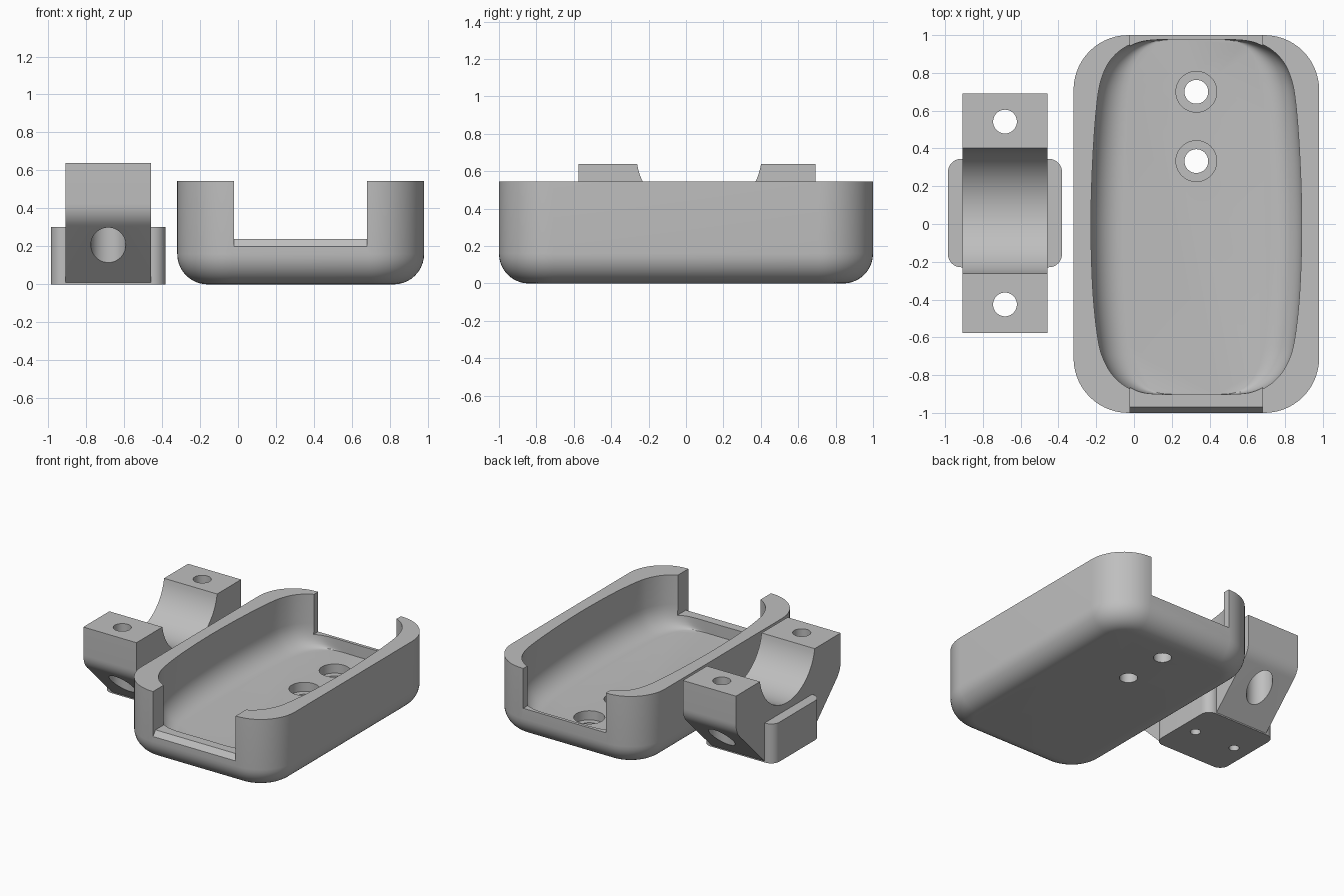
import bpy, bmesh, math

if "Cube" in bpy.data.objects:
    bpy.data.objects.remove(bpy.data.objects["Cube"])

grey = bpy.data.materials.new("plain_grey")
grey.diffuse_color = (0.52, 0.52, 0.52, 1)
grey.use_nodes = True
grey.node_tree.nodes["Principled BSDF"].inputs["Base Color"].default_value = grey.diffuse_color


def loft(name, rings):
    """Closed solid through a list of equal-length rings."""
    bm = bmesh.new()
    vs = [[bm.verts.new(p) for p in r] for r in rings]
    n = len(vs[0])
    for a, b in zip(vs, vs[1:]):
        for i in range(n):
            j = (i + 1) % n
            bm.faces.new((a[i], a[j], b[j], b[i]))
    bm.faces.new(vs[0])
    bm.faces.new(vs[-1])
    bmesh.ops.recalc_face_normals(bm, faces=bm.faces)
    me = bpy.data.meshes.new(name)
    bm.to_mesh(me)
    bm.free()
    me.materials.append(grey)
    ob = bpy.data.objects.new(name, me)
    bpy.context.collection.objects.link(ob)
    return ob


def prism_x(name, profile, x0, x1):
    return loft(name, [[(x, y, z) for y, z in profile] for x in (x0, x1)])


def cylinder(name, x, y, z0, z1, r, n=48):
    c = [(x + r * math.cos(2 * math.pi * i / n), y + r * math.sin(2 * math.pi * i / n)) for i in range(n)]
    return loft(name, [[(a, b, z) for a, b in c] for z in (z0, z1)])


def rounded_rect(cx, cy, hx, hy, r, z, seg=14):
    pts = []
    for k, (sx, sy) in enumerate(((1, 1), (-1, 1), (-1, -1), (1, -1))):
        for i in range(seg + 1):
            a = math.pi / 2 * (k + i / seg)
            pts.append((cx + sx * (hx - r) + r * math.cos(a), cy + sy * (hy - r) + r * math.sin(a), z))
    return pts


def boolean(ob, tool, op='DIFFERENCE'):
    m = ob.modifiers.new(op.lower(), 'BOOLEAN')
    m.operation, m.solver, m.object = op, 'EXACT', tool
    bpy.context.view_layer.objects.active = ob
    bpy.ops.object.modifier_apply(modifier=m.name)
    bpy.data.objects.remove(tool)


def smooth(ob):
    bpy.ops.object.select_all(action='DESELECT')
    ob.select_set(True)
    bpy.context.view_layer.objects.active = ob
    bpy.ops.object.shade_smooth_by_angle(angle=math.radians(30))


# Tray shell with rounded corners and a rounded lower edge
CX = 0.33
R = 0.16
rings = []
for i in range(11):
    a = math.pi / 2 * i / 10
    d = R * (1 - math.sin(a))
    rings.append(rounded_rect(CX, 0, 0.65 - d, 1 - d, 0.29 - d, R * (1 - math.cos(a))))
rings.append(rounded_rect(CX, 0, 0.65, 1, 0.29, 0.545))
tray = loft("tray", rings)

# Barrel-shaped cavity: half outline (distance from centre line, y)
ctrl = [(0.0, 0.975), (0.23, 0.975), (0.35, 0.95), (0.44, 0.885), (0.495, 0.79), (0.525, 0.65),
        (0.548, 0.35), (0.558, 0.0), (0.548, -0.35), (0.522, -0.6), (0.49, -0.72), (0.43, -0.815),
        (0.34, -0.878), (0.23, -0.9), (0.0, -0.9)]


def spline(p, steps=6):
    out = []
    for i in range(len(p) - 1):
        a, b, c, d = p[max(i - 1, 0)], p[i], p[i + 1], p[min(i + 2, len(p) - 1)]
        for s in range(steps):
            t = s / steps
            out.append(tuple(0.5 * (2 * b[k] + (c[k] - a[k]) * t
                                    + (2 * a[k] - 5 * b[k] + 4 * c[k] - d[k]) * t * t
                                    + (3 * b[k] - a[k] - 3 * c[k] + d[k]) * t ** 3) for k in (0, 1)))
    return out + [p[-1]]


half = spline(ctrl)
outline = half + [(-x, y) for x, y in half[-2:0:-1]]
FLOOR, FR = 0.15, 0.17
rings = []
for i in range(9):
    a = math.pi / 2 * i / 8
    s = 1 - FR * (1 - math.sin(a)) / 0.56
    rings.append([(CX + x * s, y, FLOOR + FR * (1 - math.cos(a))) for x, y in outline])
rings.append([(CX + x, y, 0.7) for x, y in outline])
boolean(tray, loft("cavity", rings))

# Openings at both ends, with a chamfered front sill
boolean(tray, prism_x("end_openings", [(-1.1, 0.196), (-1.003, 0.196), (-0.97, 0.24), (1.1, 0.24),
                                       (1.1, 0.7), (-1.1, 0.7)], -0.02, 0.68))

# Counterbored screw holes in the tray floor
for y in (0.70, 0.333):
    boolean(tray, cylinder("screw_hole", CX, y, -0.1, 0.4, 0.063))
    boolean(tray, cylinder("counterbore", CX, y, 0.08, 0.23, 0.108))
smooth(tray)

# Saddle clamp block: mirrored profile with 45 degree undersides and round cradle
MX, MY = -0.683, 0.058
side = [(0.277, 0.0)]
for i in range(9):
    t = i / 8
    p0, p1, p2 = (0.587, 0.31), (0.634, 0.357), (0.634, 0.425)
    side.append(tuple((1 - t) ** 2 * p0[k] + 2 * t * (1 - t) * p1[k] + t * t * p2[k] for k in (0, 1)))
side.append((0.634, 0.64))
CZ, CR = 0.69, 0.335
a0 = math.asin((CZ - 0.64) / CR)
arc = []
for i in range(33):
    a = -a0 - (math.pi - 2 * a0) * i / 32
    arc.append((CR * math.cos(a) + 0.012, CZ + CR * math.sin(a)))
profile = side + arc + [(-y, z) for y, z in reversed(side)]
clamp = prism_x("saddle_clamp", [(MY + y, z) for y, z in profile], MX - 0.225, MX + 0.225)

# Base flange with rounded corners
flange = loft("flange", [rounded_rect(MX, MY, 0.302, 0.287, 0.07, z) for z in (0, 0.302)])
boolean(clamp, flange, 'UNION')

# Vertical bolt holes with wide clearance from below
for s in (-1, 1):
    y = MY + s * 0.484
    boolean(clamp, cylinder("bolt_hole", MX, y, -0.1, 0.8, 0.063))
    boolean(clamp, cylinder("bolt_head", MX, y, -0.1, 0.45, 0.092))
    boolean(clamp, cylinder("base_hole", MX + s * 0.175, MY, -0.1, 0.2, 0.036, 32))
smooth(clamp)
